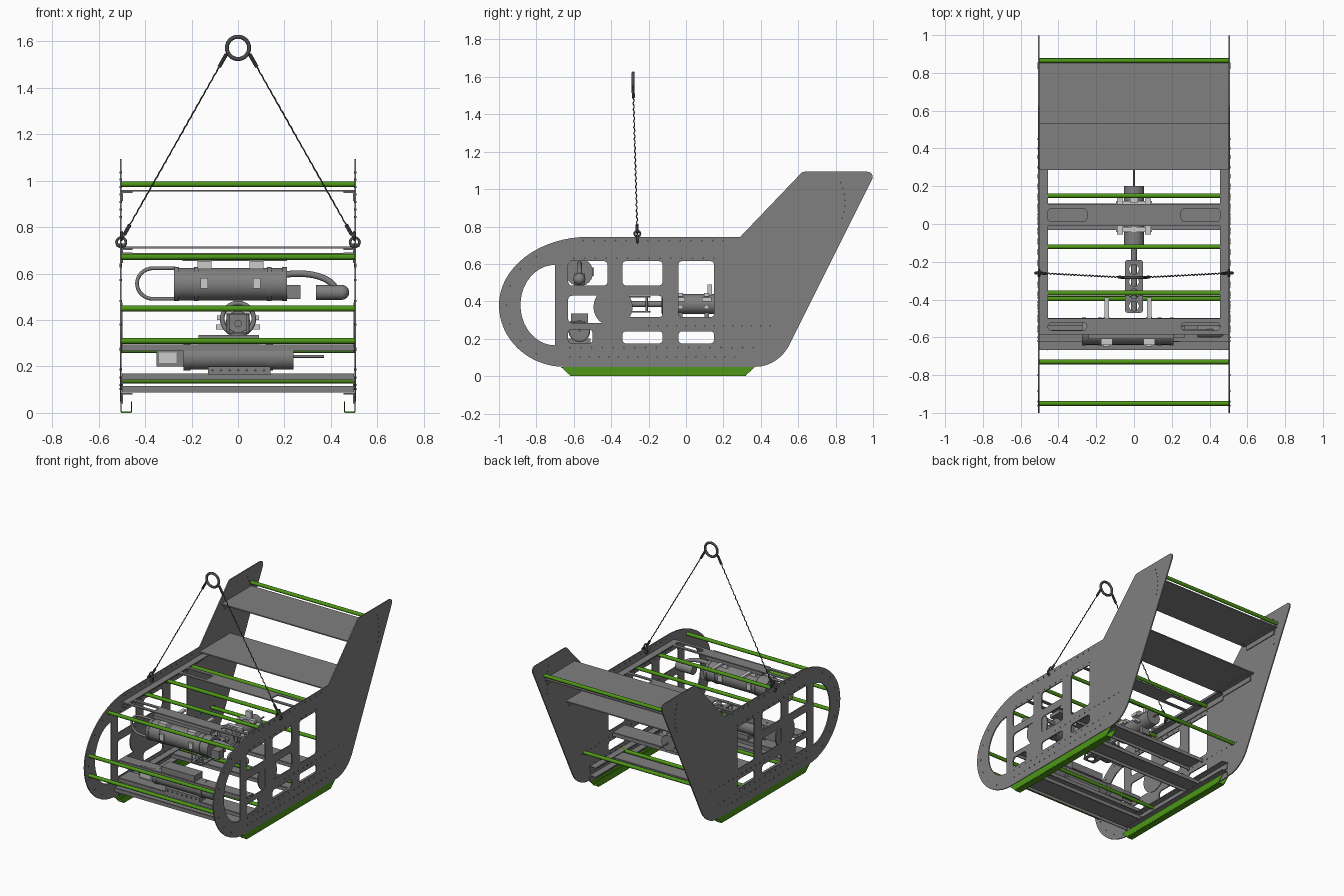
import bpy
from math import sin, cos, pi, radians

if "Cube" in bpy.data.objects:
    bpy.data.objects.remove(bpy.data.objects["Cube"])


def material(name, r, g, b):
    m = bpy.data.materials.new(name)
    m.use_nodes = True
    m.diffuse_color = (r, g, b, 1)
    m.node_tree.nodes["Principled BSDF"].inputs["Base Color"].default_value = (r, g, b, 1)
    return m


GREY = material("frame grey", .215, .215, .215)
GREEN = material("green", .075, .31, .008)
LIGHT = material("light grey", .6, .6, .6)
DARK = material("dark steel", .07, .07, .075)


# ---- helpers ----
def finish(ob, mat):
    bpy.ops.object.select_all(action='DESELECT')
    ob.select_set(True)
    bpy.context.view_layer.objects.active = ob
    if ob.type == 'CURVE':
        bpy.ops.object.convert(target='MESH')
        ob = bpy.context.view_layer.objects.active
    ob.data.materials.clear()
    ob.data.materials.append(mat)
    bpy.ops.object.shade_smooth_by_angle(angle=radians(35))
    return ob


def curve(name, dims, splines, closed):
    cu = bpy.data.curves.new(name, 'CURVE')
    cu.dimensions = dims
    for pts in splines:
        s = cu.splines.new('POLY')
        s.points.add(len(pts) - 1)
        for p, c in zip(s.points, pts):
            p.co = (*c, 1) if len(c) == 3 else (*c, 0, 1)
        s.use_cyclic_u = closed
    ob = bpy.data.objects.new(name, cu)
    bpy.context.collection.objects.link(ob)
    return ob


def sheet(name, loops, at, thick, mat, side=False):
    """Flat plate with holes: lies in xy, or in yz when side is set."""
    ob = curve(name, '2D', loops, True)
    ob.data.fill_mode = 'BOTH'
    ob.data.extrude = thick / 2
    if side:
        ob.rotation_euler = (pi / 2, 0, pi / 2)
        ob.location.x = at
    else:
        ob.location.z = at
    return finish(ob, mat)


def tube(name, pts, r, mat, closed=False, res=4):
    ob = curve(name, '3D', [pts], closed)
    ob.data.bevel_depth = r
    ob.data.bevel_resolution = res
    ob.data.use_fill_caps = not closed
    return finish(ob, mat)


def box(name, x, y, z, mat):
    bpy.ops.mesh.primitive_cube_add(size=1)
    ob = bpy.context.object
    ob.name = name
    ob.location = [(a + b) / 2 for a, b in (x, y, z)]
    ob.scale = [b - a for a, b in (x, y, z)]
    return finish(ob, mat)


def arc(cx, cy, a, b, t0, t1, n=16):
    ts = [radians(t0 + (t1 - t0) * i / n) for i in range(n + 1)]
    return [(cx + a * cos(t), cy + b * sin(t)) for t in ts]


def rrect(x0, x1, y0, y1, r=.02):
    out = []
    for cx, cy, t in ((x1 - r, y1 - r, 0), (x0 + r, y1 - r, 90),
                      (x0 + r, y0 + r, 180), (x1 - r, y0 + r, 270)):
        out += arc(cx, cy, r, r, t, t + 90, 5)
    return out


def circle(cx, cy, r, n=24):
    return arc(cx, cy, r, r, 0, 360, n)[:-1]


# ---- side plates with windows ----
outline = (arc(-.52, .38, .48, .365, 90, 180) + arc(-.65, .38, .35, .33, 180, 270)[1:]
           + arc(.37, .28, .21, .23, 270, 335, 8)
           + arc(.97, 1.065, .028, .028, -25, 90, 6) + arc(.635, 1.065, .028, .028, 90, 135, 4)
           + [(.29, .745)])
d_hole = arc(-.70, .38, .185, .215, 90, 270, 20)
windows = [rrect(*w) for w in (
    (-.63, -.42, .485, .615), (-.34, -.125, .485, .615), (-.04, .15, .315, .615),
    (-.63, -.42, .285, .43), (-.34, -.125, .315, .43),
    (-.63, -.5, .175, .25), (-.34, -.125, .175, .24), (-.04, .15, .175, .24))]
bolt_rows = ((-.55, .2, .725, 14), (-.6, .15, .63, 14), (-.2, .45, .27, 14),
             (-.62, .36, .153, 18), (-.62, .26, .103, 18))
bolts = [(a + (b - a) * i / (n - 1), z) for a, b, z, n in bolt_rows for i in range(n)]
bolts += arc(.6, .93, .25, .25, -20, 25, 6) + arc(-.64, .38, .32, .3, 120, 240, 6)

for s, tag in ((1, "left"), (-1, "right")):
    sheet(tag + "_side_plate", [outline, d_hole] + windows, s * .505, .008, GREY, True)
    sheet(tag + "_round_cover", [circle(-.39, .37, .105)], s * .501, .008, GREY, True)
    sheet(tag + "_bolts", [circle(y, z, .005, 6) for y, z in bolts], s * .505, .012, DARK, True)
    # hollow skid runner
    runner = [(-.67, .05), (-.62, .004), (.32, .004), (.37, .05)]
    for k in (.503, .459):
        sheet(tag + "_skid_wall", [runner], s * k, .004, GREEN, True)
    xs = sorted((s * .459, s * .503))
    box(tag + "_skid_sole", xs, (-.62, .32), (0, .005), GREEN)
    # angle rails along the plate
    xr = sorted((s * .455, s * .503))
    for z, y0, y1 in ((.69, -.58, .32), (.085, -.62, .36), (.15, -.62, .36)):
        box(tag + "_rail_flange", xr, (y0, y1), (z - .006, z), GREY)
        box(tag + "_rail_web", sorted((s * .495, s * .503)), (y0, y1), (z - .045, z), GREY)
    # wing end brackets
    for y0, y1, z in ((.56, .84, .953), (.31, .6, .708)):
        box(tag + "_wing_bracket", xr, (y0, y1), (z - .006, z), GREY)
        box(tag + "_wing_bracket_web", sorted((s * .495, s * .503)), (y0, y1), (z - .04, z), GREY)

# ---- cross rods ----
for y, z in ((.865, .985), (.15, .672), (-.12, .672), (-.365, .672), (-.73, .672),
             (-.95, .45), (-.95, .31), (-.395, .14), (.02, .14), (.42, .27)):
    tube("cross_rod", [(-.505, y, z), (.505, y, z)], .0125, GREEN)

# ---- wing panels ----
for y0, y1, z in ((.53, .865, .957), (.285, .63, .712)):
    box("wing_panel", (-.503, .503), (y0, y1), (z - .004, z + .004), GREY)

# ---- slotted cross plates ----
for y0, y1, z in ((-.01, .105, .685), (-.585, -.5, .685), (-.665, -.5, .112),
                  (-.03, .105, .112), (-.62, -.5, .165), (-.62, -.54, .29), (-.03, .105, .29)):
    slots = [rrect(a, b, y0 + .022, y1 - .022, .019) for a, b in ((.25, .455), (-.455, -.25))]
    sheet("cross_plate", [rrect(-.5, .5, y0, y1, .002)] + (slots if z > .6 else []), z, .008, GREY)
    for y in (y0, y1):
        if z < .6:
            box("cross_plate_lip", (-.5, .5), (y - .003, y + .003), (z - .024, z), GREY)

# ---- upper instrument housing ----
Y = -.57
tube("upper_housing", [(-.275, Y, .555), (.21, Y, .555)], .07, GREY, res=10)
for x in (-.275, -.19, .125, .19):
    tube("upper_housing_band", [(x, Y, .555), (x + .02, Y, .555)], .074, GREY, res=10)
loop = arc(-.365, .557, .07, .066, 90, 270)
tube("guard_loop", [(-.27, Y, .623)] + [(x, Y, z) for x, z in loop] + [(-.27, Y, .491)], .008, GREY)
box("connector_block", (.21, .27), (Y - .03, Y + .03), (.49, .55), GREY)
hose = arc(.26, .525, .16, .075, 110, 10)
tube("hose", [(x, Y, z) for x, z in hose], .014, GREY)
tube("sensor_head", [(.335, Y, .519), (.45, Y, .519)], .032, GREY, res=6)
bpy.ops.mesh.primitive_uv_sphere_add(segments=20, ring_count=12, radius=.032, location=(.447, Y, .519))
bpy.context.object.name = "sensor_cap"
finish(bpy.context.object, GREY)
for x in (-.145, .08):
    box("upper_clamp", (x - .016, x + .016), (Y - .078, Y + .078), (.535, .58), LIGHT)
    box("upper_clamp_post", (x - .03, x + .03), (Y - .07, Y + .04), (.62, .655), LIGHT)
    box("upper_clamp_arm", (x - .012, x + .012), (Y, -.39), (.648, .662), LIGHT)
box("upper_mount", (-.24, .21), (Y - .04, Y + .06), (.655, .68), GREY)

# ---- lower instrument housing ----
tube("lower_housing", [(-.235, Y, .24), (.24, Y, .24)], .054, GREY, res=10)
for x in (-.235, .12):
    tube("lower_housing_band", [(x, Y, .24), (x + .03, Y, .24)], .058, GREY, res=10)
box("lower_end_box", (-.35, -.235), (Y - .035, Y + .035), (.2, .295), GREY)
box("lower_end_label", (-.34, -.265), (Y - .038, Y), (.215, .26), LIGHT)
tube("lower_probe", [(.24, Y, .243), (.37, Y, .243)], .006, GREY)
box("lower_top_block", (-.17, .09), (Y - .045, Y + .045), (.285, .335), GREY)
box("lower_base", (-.13, .14), (Y - .06, Y + .06), (.165, .2), GREY)
for i in range(7):
    x = -.11 + i * .037
    tube("base_bolt", [(x, Y - .064, .183), (x, Y - .055, .183)], .006, DARK, res=1)

# ---- central lengthwise housing with perforated frame ----
tube("centre_housing", [(0, -.12, .385), (0, .2, .385)], .054, GREY, res=10)
tube("centre_probe", [(0, .2, .385), (0, .29, .385)], .005, GREY)
for y in (-.03, .11):
    box("centre_clamp", (-.095, .095), (y - .013, y + .013), (.36, .38), LIGHT)
    box("centre_clamp_top", (-.06, .06), (y - .013, y + .013), (.425, .445), LIGHT)
    for x in (-.075, .075):
        box("centre_clamp_ear", (x - .016, x + .016), (y - .025, y + .025), (.4, .42), LIGHT)
    box("centre_support", (-.03, .03), (y - .012, y + .012), (.29, .345), GREY)
box("centre_sensor_post", (-.02, .02), (.115, .14), (.43, .49), LIGHT)
holes = [circle(0, -.24 - .065 * i, .026, 16) for i in range(4)]
for z in (.345, .425):
    sheet("perforated_frame", [rrect(-.048, .048, -.47, -.19, .015)] + holes, z, .008, GREY)
for x in (-.043, .043):
    for y in (-.45, -.33, -.21):
        tube("frame_post", [(x, y, .345), (x, y, .425)], .006, GREY)
tube("frame_core", [(0, -.46, .385), (0, -.12, .385)], .016, GREY)
hoop = circle(0, .405, .068, 32)
tube("centre_hoop", [(x, -.12, z) for x, z in hoop], .01, GREY, True)

# ---- lifting sling ----
tube("lifting_ring", [(x, -.283, z) for x, z in circle(0, 1.572, .048, 40)], .0085, DARK, True)
for s in (1, -1):
    def along(t, s=s):
        return s * (.05 + .447 * t), -.283 + .023 * t, 1.545 - .79 * t
    rope = []
    for i in range(121):
        x, y, z = along(i / 120)
        rope.append((x, y + .003 * sin(i * 1.3), z + .002 * cos(i * 1.3)))
    tube("sling_rope", rope, .0033, DARK, res=1)
    for a, b in ((0, .07), (.93, .985)):
        tube("sling_ferrule", [along(a), along(b)], .008, DARK, res=2)
    shackle = circle(s * .503, .735, .02, 20)
    tube("shackle", [(x, -.26, z) for x, z in shackle], .006, DARK, True)
    tube("shackle_pin", [(s * .482, -.26, .722), (s * .524, -.26, .722)], .008, DARK)
    tube("shackle_link", [(s * .5, -.26 + y, z) for y, z in circle(0, .762, .016, 16)], .005, DARK, True)
